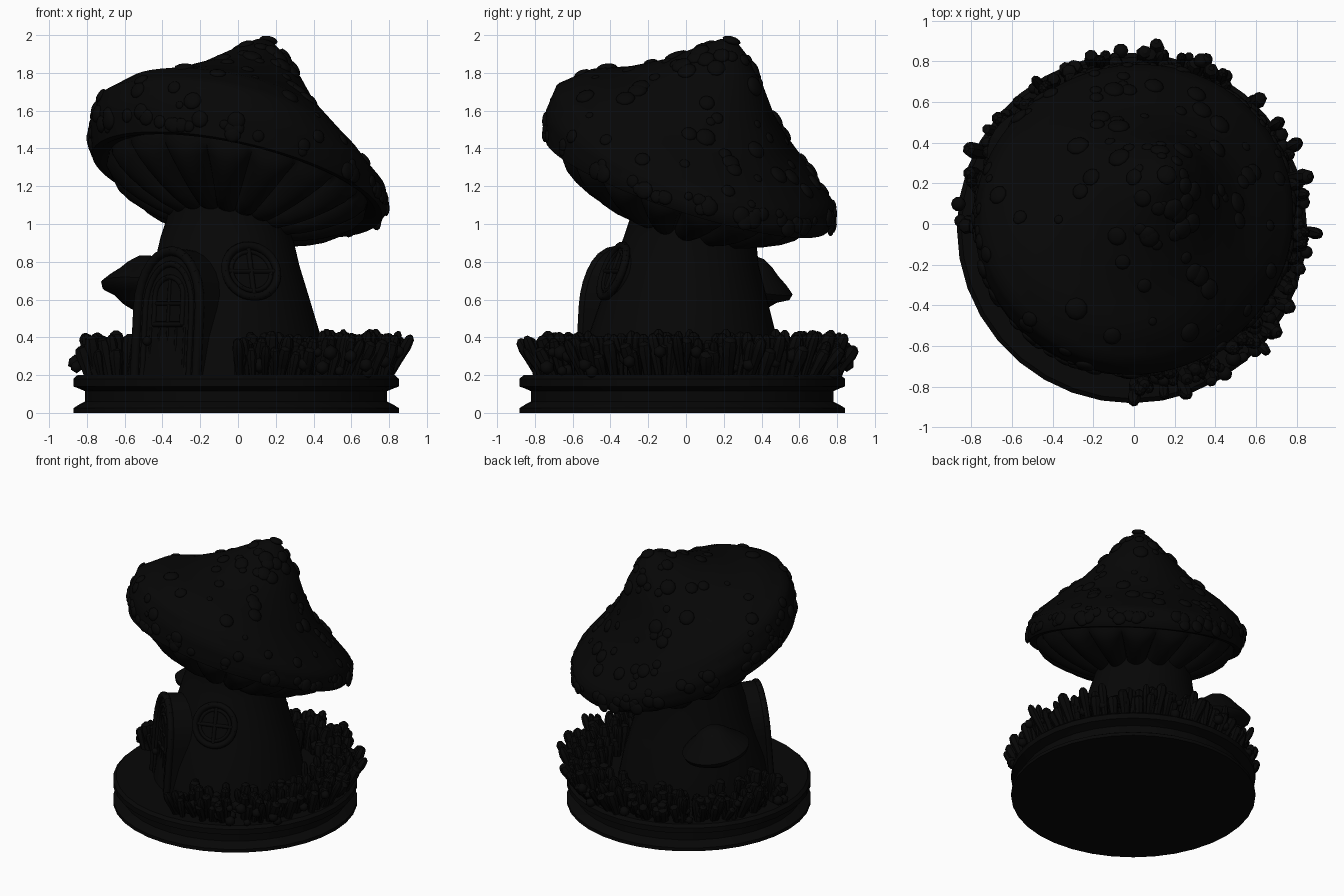
import bpy, bmesh, math, random
from math import sin, cos, pi, tau
from mathutils import Vector, Matrix

random.seed(7)
if "Cube" in bpy.data.objects:
    bpy.data.objects.remove(bpy.data.objects["Cube"])

BLACK = (0.002, 0.002, 0.002, 1)
mat = bpy.data.materials.new("charcoal black")
mat.use_nodes = True
mat.diffuse_color = BLACK
mat.node_tree.nodes["Principled BSDF"].inputs["Base Color"].default_value = BLACK


def finish(bm, name, matrix=Matrix(), angle=40):
    bmesh.ops.recalc_face_normals(bm, faces=bm.faces)
    me = bpy.data.meshes.new(name)
    bm.to_mesh(me)
    bm.free()
    me.materials.append(mat)
    me.transform(matrix)
    ob = bpy.data.objects.new(name, me)
    bpy.context.collection.objects.link(ob)
    bpy.ops.object.select_all(action='DESELECT')
    ob.select_set(True)
    bpy.context.view_layer.objects.active = ob
    bpy.ops.object.shade_smooth_by_angle(angle=math.radians(angle))


def loft(bm, rings):
    """Skin closed rings of points and cap both ends."""
    loops = [[bm.verts.new(p) for p in ring] for ring in rings]
    n = len(loops[0])
    for a, b in zip(loops, loops[1:]):
        for i in range(n):
            bm.faces.new((a[i], a[(i + 1) % n], b[(i + 1) % n], b[i]))
    bm.faces.new(loops[0])
    bm.faces.new(loops[-1])


def lathe(bm, profile, sides, m=Matrix()):
    loft(bm, [[m @ Vector((r * cos(tau * i / sides), r * sin(tau * i / sides), z))
               for i in range(sides)] for r, z in profile])


def tube(bm, path, radius, closed=False):
    """Rounded moulding along a path in the local xz plane."""
    for a, b in zip(path, path[1:] + path[:1] if closed else path[1:]):
        a, b = Vector((a[0], 0, a[1])), Vector((b[0], 0, b[1]))
        m = Matrix.Translation((a + b) / 2) @ (b - a).to_track_quat('Z', 'Y').to_matrix().to_4x4()
        bmesh.ops.create_cone(bm, cap_ends=True, segments=8, radius1=radius, radius2=radius,
                              depth=(b - a).length + radius * 0.5, matrix=m)


def facing(pos, normal):
    """Frame whose local -y looks along the normal."""
    y = -Vector(normal).normalized()
    x = y.cross(Vector((0, 0, 1))).normalized()
    m = Matrix((x, y, x.cross(y))).transposed().to_4x4()
    return Matrix.Translation(pos) @ m


def aligned(pos, normal):
    q = Vector((0, 0, 1)).rotation_difference(Vector(normal))
    return Matrix.Translation(pos) @ q.to_matrix().to_4x4()


# Round plinth
bm = bmesh.new()
lathe(bm, [(.862, 0), (.862, .025), (.83, .045), (.8, .06), (.8, .115), (.835, .13),
           (.862, .14), (.862, .18), (.84, .2)], 36)
finish(bm, "plinth", Matrix.Translation((-.01, -.02, 0)))

# Leaning stem, each ring with its own centre
bm = bmesh.new()
stem = [(.54, .18, -.05, -.03), (.5, .4, -.06, -.02), (.44, .6, -.06, -.01), (.385, .78, -.06, 0),
        (.35, .93, -.06, .02), (.33, 1.02, -.05, .03), (.32, 1.2, -.02, .03)]
loft(bm, [[(cx + r * cos(tau * i / 48), cy + r * sin(tau * i / 48), z) for i in range(48)]
          for r, z, cx, cy in stem])
finish(bm, "stem")

# Tilted oval cap: full on the front-left side, hollow on the back-right side
CAP = aligned((0, .012, 1.235), (.188, .291, .938))
FULL = [(.79, 0), (.825, .12), (.815, .25), (.69, .365), (.5, .45), (.32, .56), (.15, .7), (.06, .77), (.01, .79)]
HOLLOW = [(.8, .01), (.775, .1), (.63, .2), (.46, .31), (.33, .45), (.22, .61), (.12, .72), (.05, .77), (.01, .79)]


def oval(a):
    return 1 + .045 * cos(2 * (a - pi / 4))


def cap_point(t, a):
    t = min(max(t, 0), .999) * (len(FULL) - 1)
    i, f = int(t), t % 1
    w = (1 + cos(a - 1.25 * pi)) / 2
    w = w * w * (3 - 2 * w)
    r, z = [sum(k * ((1 - f) * p[i][c] + f * p[i + 1][c]) for k, p in ((w, FULL), (1 - w, HOLLOW)))
            for c in (0, 1)]
    return Vector((r * oval(a) * cos(a), r * oval(a) * sin(a), z))


bm = bmesh.new()
lip = [(.62, .01), (.7, 0), (.745, -.03), (.78, -.03)]
angles = [tau * i / 64 for i in range(64)]
rings = [[(r * oval(a) * cos(a), r * oval(a) * sin(a), z) for a in angles] for r, z in lip]
rings += [[cap_point(k / 24, a) for a in angles] for k in range(25)]
loft(bm, rings)
finish(bm, "cap", CAP, 60)

# Plump gills under the cap
bm = bmesh.new()
gill = [(.7, .01), (.69, -.04), (.64, -.085), (.57, -.125), (.48, -.17), (.38, -.215), (.29, -.25), (.2, -.25)]
rings = []
for k, (r, z) in enumerate(gill):
    ring = []
    for i in range(17 * 12):
        a = tau * i / 204
        puff = .075 * sin(pi * k / 7) * (abs(sin(8.5 * a)) ** .6 - .5)
        ring.append(((r + puff * .5) * cos(a), (r + puff * .5) * sin(a), z - puff))
    rings.append(ring)
loft(bm, rings)
finish(bm, "gills", CAP, 50)

# Raised spots scattered over the cap and crowded along its rim
bm = bmesh.new()
spots = [(random.random() ** 1.2 * .74 + .05, random.uniform(.02, .056)) for _ in range(120)]
spots += [(random.uniform(0, .08), random.uniform(.025, .05)) for _ in range(60)]
spots += [(.99, .05)]
for t, size in spots:
    a = random.uniform(0, tau)
    p = cap_point(t, a)
    n = (cap_point(t, a + .05) - cap_point(t, a - .05)).cross(cap_point(t + .03, a) - cap_point(t - .03, a))
    if t > .98:
        n = Vector((0, 0, 1))
    bmesh.ops.create_icosphere(bm, subdivisions=2, radius=size,
                               matrix=aligned(p, n) @ Matrix.Diagonal((1, 1, .4, 1)))
finish(bm, "cap_spots", CAP, 60)

# Shelf mushroom on the back of the stem
bm = bmesh.new()
lathe(bm, [(.01, .155), (.06, .145), (.11, .11), (.15, .07), (.2, .03), (.24, -.01), (.23, -.04),
           (.17, -.065), (.11, -.115), (.04, -.15)], 32)
finish(bm, "side_mushroom", aligned((-.485, .33, .68), (.1, .18, 1)), 60)


# Arched door with moulding, planks, a little window and a knob
def arch(half, low, spring, top, steps=14):
    return [(-half, low)] + [(-half * cos(pi * i / steps), spring + (top - spring) * sin(pi * i / steps))
                             for i in range(steps + 1)] + [(half, low)]


DOOR = facing((-.393, -.425, 0), (-.67, -.74, .07))
bm = bmesh.new()
outline = arch(.235, .18, .56, .875)
loft(bm, [[(x, y, z) for x, z in outline] for y in (0, .28)])
finish(bm, "door_slab", DOOR, 30)
bm = bmesh.new()
tube(bm, arch(.22, .2, .56, .86), .025)
tube(bm, arch(.165, .2, .55, .79), .016)
finish(bm, "door_frame", DOOR, 50)
bm = bmesh.new()
tube(bm, arch(.1, .47, .62, .72), .014, True)
tube(bm, [(0, .47), (0, .72)], .01)
tube(bm, [(-.1, .58), (.1, .58)], .01)
for x in (-.12, -.06, 0, .06, .12):
    tube(bm, [(x, .2), (x, .45)], .007)
bmesh.ops.create_icosphere(bm, subdivisions=2, radius=.025, matrix=Matrix.Translation((-.13, -.015, .38)))
finish(bm, "door_details", DOOR, 50)

# Round window with crossed bars
WINDOW = facing((.07, -.385, .75), (.3, -.88, .36))
bm = bmesh.new()
circle = [(cos(tau * i / 32), sin(tau * i / 32)) for i in range(32)]
loft(bm, [[(x * .15, y, z * .15) for x, z in circle] for y in (0, .1)])
for r, thick in ((.145, .022), (.11, .012)):
    tube(bm, [(x * r, z * r) for x, z in circle], thick, True)
tube(bm, [(-.13, 0), (.13, 0)], .014)
tube(bm, [(0, -.13), (0, .13)], .014)
finish(bm, "round_window", WINDOW, 50)

# Stubby grass blades fanning outward, leaving the doorstep clear
BLADE = [(.6, 0), (.8, .45), (1, .75), (.8, .93), (.3, 1)]
bm = bmesh.new()
for i in range(360):
    a = random.uniform(-.5 * pi, 1.01 * pi)
    out = random.random() ** .7
    r = .56 + .24 * out
    lean = random.uniform(.1, .75) * out
    height = random.uniform(.14, .26)
    width = random.uniform(.026, .043)
    n = Vector((lean * cos(a) + random.uniform(-.15, .15), lean * sin(a) + random.uniform(-.15, .15), 1))
    m = aligned((r * cos(a), r * sin(a), .185), n)
    lathe(bm, [(w * width, h * height) for w, h in BLADE], 7, m)
finish(bm, "grass", angle=35)

# Pebbly buds among the grass
bm = bmesh.new()
for i in range(100):
    a, r = random.uniform(-.5 * pi, pi), random.uniform(.6, .87)
    bmesh.ops.create_icosphere(bm, subdivisions=1, radius=random.uniform(.025, .045),
                               matrix=Matrix.Translation((r * cos(a), r * sin(a), random.uniform(.21, .33))))
finish(bm, "buds", angle=50)
